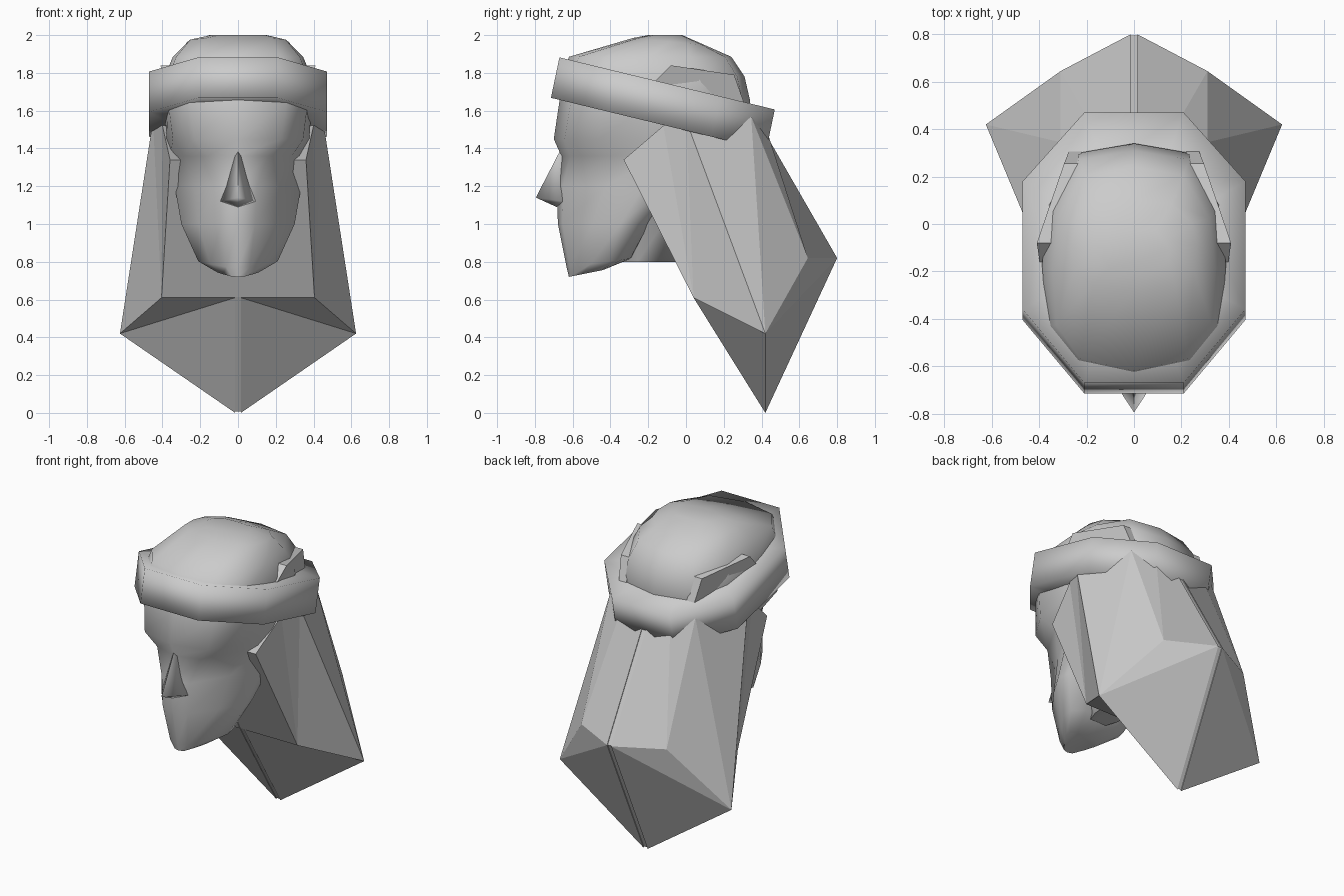
import bpy, bmesh, math
from mathutils import Vector

cube = bpy.data.objects.get("Cube")
if cube:
    bpy.data.objects.remove(cube, do_unlink=True)

stone = bpy.data.materials.new("plain grey")
stone.use_nodes = True
GREY = (0.6, 0.6, 0.6, 1)
stone.diffuse_color = GREY
stone.node_tree.nodes["Principled BSDF"].inputs["Base Color"].default_value = GREY


def build(name, verts, faces, smooth=None, mirror=False):
    bm = bmesh.new()
    vs = [bm.verts.new(v) for v in verts]
    for f in faces:
        bm.faces.new([vs[i] for i in f])
    bmesh.ops.recalc_face_normals(bm, faces=bm.faces)
    mesh = bpy.data.meshes.new(name)
    bm.to_mesh(mesh)
    bm.free()
    mesh.materials.append(stone)
    obj = bpy.data.objects.new(name, mesh)
    bpy.context.collection.objects.link(obj)
    if mirror:
        mod = obj.modifiers.new("Mirror", 'MIRROR')
        mod.use_mirror_merge = False
    if smooth:
        bpy.ops.object.select_all(action='DESELECT')
        obj.select_set(True)
        bpy.context.view_layer.objects.active = obj
        bpy.ops.object.shade_smooth_by_angle(angle=math.radians(smooth))
    return obj


def loft(name, rings, smooth=None):
    n, m = len(rings[0]), len(rings)
    verts = [v for r in rings for v in r]
    faces = [tuple(range(n)), tuple(range((m - 1) * n, m * n))]
    for k in range(m - 1):
        a, b = k * n, (k + 1) * n
        faces += [(a + i, a + (i + 1) % n, b + (i + 1) % n, b + i) for i in range(n)]
    return build(name, verts, faces, smooth)


# Half cross-sections: rounded skull and keel-shaped lower face
skull = [(0, -1), (.66, -.88), (.95, -.55), (1, 0), (.92, .5), (.6, .92), (0, 1)]
keel = [(0, -1), (.3, -.9), (.7, -.25), (1, .35), (.97, .7), (.6, .97), (0, 1)]


def ring(z, front, back, width, tilt=0, sharp=0):
    mid, depth = (front + back) / 2, (back - front) / 2
    half = [Vector(s).lerp(Vector(k), sharp) for s, k in zip(skull, keel)]
    loop = [(x, y) for x, y in half] + [(-x, y) for x, y in half[-2:0:-1]]
    return [(x * width, mid + y * depth, z + tilt * depth * (y + 1)) for x, y in loop]


# Head: z, front, back, half width, tilt, sharpness
loft("head", [ring(*r) for r in [
    (.72, -.62, -.44, .11, .2, 1),
    (.77, -.632, -.29, .21, .14, 1),
    (1.0, -.678, -.19, .3, 0, 1),
    (1.2, -.685, 0, .335, 0, 1),
    (1.36, -.66, .2, .358, 0, .6),
    (1.45, -.70, .28, .378, 0, .15),
    (1.65, -.67, .34, .39),
    (1.78, -.65, .31, .388),
    (1.885, -.62, .24, .345),
    (1.985, -.28, .1, .265, -.1),
    (2.0, -.2, -.02, .15)]], 60)

# Neck, flaring up into the jaw
loft("neck", [ring(.8, -.36, .1, .09), ring(1.05, -.48, .1, .27, 0, 1)], 60)

# Nose
build("nose", [(0, -.65, 1.42), (0, -.795, 1.14), (.095, -.65, 1.12),
               (-.095, -.65, 1.12), (0, -.685, 1.09), (0, -.55, 1.2)],
      [(0, 1, 2), (0, 3, 1), (1, 4, 2), (1, 3, 4), (0, 2, 5), (2, 4, 5), (4, 3, 5), (3, 0, 5)], 75)

# Tilted eight-sided headband, softly shaded over its rims
corners = [(.21, -.69), (.47, -.38), (.47, .16), (.21, .45)]
octagon = corners + [(-x, y) for x, y in reversed(corners)]


def band_loop(scale, base, shift):
    loop = []
    for x, y in octagon:
        y = (y + .12) * scale - .12 + shift
        loop.append((x * scale, y, base - .242 * y))
    return loop


loft("headband", [band_loop(.6, 1.495, -.025), band_loop(1, 1.495, -.025),
                  band_loop(1, 1.72, .02), band_loop(.6, 1.72, .02)], 120)

# Hair: faceted half block with a narrow centre parting
P = dict(F=(.36, -.33, 1.34), B=(.405, .04, .61), T=(.4, -.12, 1.52), V=(.45, 0, 1.55),
         O=(.625, .42, .42), R=(.31, .645, .82), U=(.31, .345, 1.57), W=(.18, .42, 1.52),
         f=(.015, -.33, 1.34), b=(.015, .04, .61), c=(.015, .42, 0),
         r=(.015, .8, .82), t=(.015, .38, 1.55))
keys = list(P)
hair_faces = ["fFBb", "FTB", "BTV", "BVO", "OVU", "OUR", "RUW", "RWtr",
              "rOR", "rcO", "bBO", "bOc", "fFTVUWt", "fbcrt"]
build("hair", [P[k] for k in keys],
      [[keys.index(k) for k in f] for f in hair_faces], mirror=True)

# Recessed strip filling the parting
outline = [Vector(P[k]) for k in "fbcrt"]
centre = sum(outline, Vector()) / len(outline)
inner = [centre + (v - centre) * .99 for v in outline]
loft("hair_parting", [[(x, v.y, v.z) for v in inner] for x in (-.015, .015)])

# Ear plates rising behind the band, sloping forward into it
top = [(.235, .255, 1.79), (.295, .255, 1.79), (.41, -.08, 1.84), (.35, -.08, 1.84)]
low = [(x * .92, y + (.06 if y > 0 else -.22), 1.62) for x, y, z in top]
build("ear_plates", low + top,
      [(0, 1, 2, 3), (4, 5, 6, 7)] + [(i, (i + 1) % 4, 4 + (i + 1) % 4, 4 + i) for i in range(4)],
      mirror=True)
